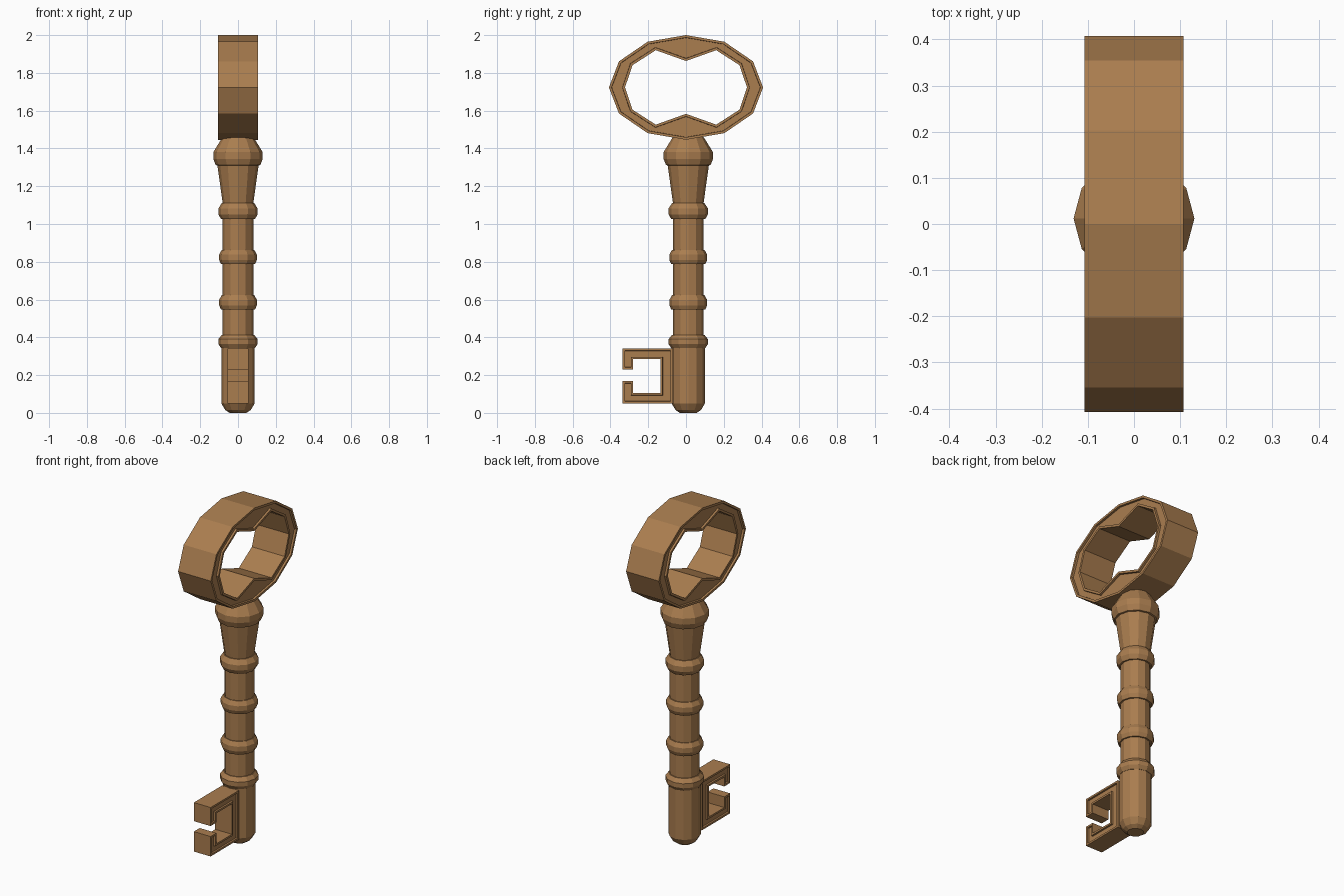
import bpy, bmesh, math

if "Cube" in bpy.data.objects:
    bpy.data.objects.remove(bpy.data.objects["Cube"])

brass = bpy.data.materials.new("aged brass")
brass.diffuse_color = (0.40, 0.205, 0.078, 1)
brass.use_nodes = True
brass.node_tree.nodes["Principled BSDF"].inputs["Base Color"].default_value = brass.diffuse_color


def finish(name, bm):
    bmesh.ops.recalc_face_normals(bm, faces=bm.faces)
    me = bpy.data.meshes.new(name)
    bm.to_mesh(me)
    bm.free()
    me.materials.append(brass)
    ob = bpy.data.objects.new(name, me)
    bpy.context.collection.objects.link(ob)
    return ob


def plate(name, outer, inner, half, closed, rim, depth):
    """Band between two matching (y, z) outlines, with sunken side faces."""
    bm = bmesh.new()
    n = len(outer)
    o = [[bm.verts.new((x, *p)) for p in outer] for x in (-half, half)]
    i = [[bm.verts.new((x, *p)) for p in inner] for x in (-half, half)]
    sides = ([], [])
    for k in range(n if closed else n - 1):
        j = (k + 1) % n
        for s in (0, 1):
            sides[s].append(bm.faces.new((o[s][k], o[s][j], i[s][j], i[s][k])))
        bm.faces.new((o[0][k], o[0][j], o[1][j], o[1][k]))
        bm.faces.new((i[0][k], i[0][j], i[1][j], i[1][k]))
    if not closed:
        for k in (0, n - 1):
            bm.faces.new((o[0][k], o[1][k], i[1][k], i[0][k]))
    bmesh.ops.recalc_face_normals(bm, faces=bm.faces)
    for faces in sides:
        bmesh.ops.inset_region(bm, faces=faces, thickness=rim, use_even_offset=True)
        bmesh.ops.inset_region(bm, faces=faces, thickness=0.001, depth=-depth,
                               use_even_offset=True)
    return finish(name, bm)


def mirrored(quarter, cz):
    """Full loop from a quarter outline, top point to side point."""
    half = quarter + [(y, -z) for y, z in quarter[-2::-1]]
    full = half + [(-y, z) for y, z in half[-2:0:-1]]
    return [(y, z + cz) for y, z in full]


# Bow: the oval handle ring with pointed inner top and bottom
plate("bow",
      mirrored([(0, 0.277), (0.203, 0.242), (0.355, 0.138), (0.408, 0)], 1.723),
      mirrored([(0, 0.14), (0.16, 0.197), (0.283, 0.118), (0.323, 0)], 1.723),
      0.107, True, 0.013, 0.012)

# Bit: the C-shaped tooth
plate("bit",
      [(-0.335, 0.23), (-0.335, 0.34), (-0.07, 0.34),
       (-0.07, 0.05), (-0.335, 0.05), (-0.335, 0.168)],
      [(-0.28, 0.23), (-0.28, 0.285), (-0.135, 0.285),
       (-0.135, 0.105), (-0.28, 0.105), (-0.28, 0.168)],
      0.055, False, 0.011, 0.01)

# Shaft: twelve-sided turned profile (radius, z) with four rings and a collar
profile = [(0.045, 0.003), (0.068, 0.016), (0.088, 0.05), (0.088, 0.343)]
for z, h, r in ((0.378, 0.035, 0.104), (0.585, 0.038, 0.1),
                (0.825, 0.038, 0.1), (1.068, 0.042, 0.104)):
    profile += [(0.081, z - h), (0.09, z - h), (r, z - h * 0.4),
                (r, z + h * 0.35), (0.086, z + h), (0.081, z + h)]
profile += [(0.109, 1.31), (0.118, 1.312), (0.131, 1.345), (0.131, 1.38),
            (0.085, 1.455), (0.07, 1.475)]

bm = bmesh.new()
SIDES = 12
rings = [[bm.verts.new((r * math.cos(2 * math.pi * k / SIDES),
                        0.012 + r * math.sin(2 * math.pi * k / SIDES), z))
          for k in range(SIDES)] for r, z in profile]
for a, b in zip(rings, rings[1:]):
    for k in range(SIDES):
        j = (k + 1) % SIDES
        bm.faces.new((a[k], a[j], b[j], b[k]))
bm.faces.new(rings[0])
bm.faces.new(rings[-1])
for v in rings[0]:
    v.co.z = 0
finish("shaft", bm)
